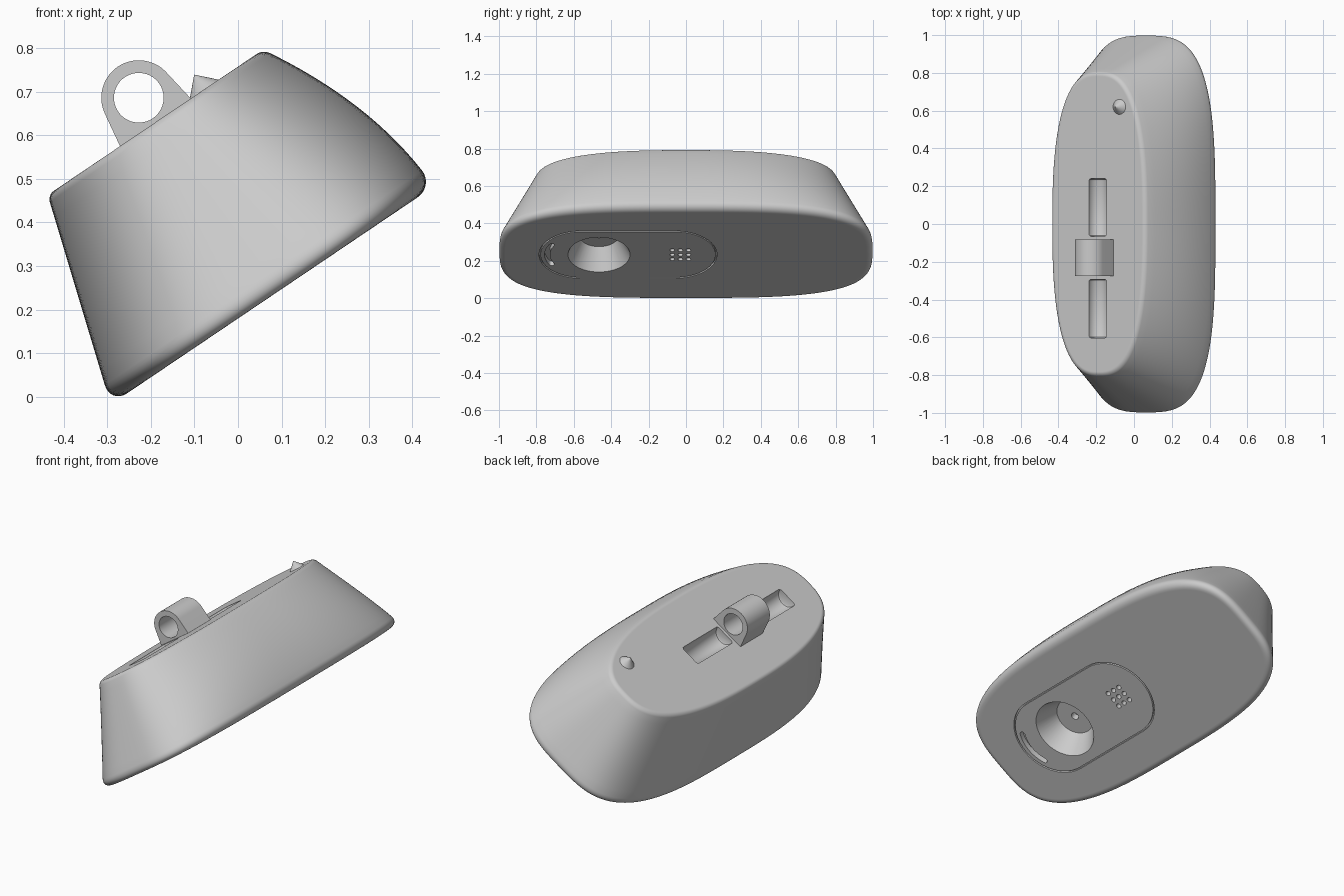
import bpy, bmesh
from math import sin, cos, pi, radians
from mathutils import Matrix, Vector

if "Cube" in bpy.data.objects:
    bpy.data.objects.remove(bpy.data.objects["Cube"])

# Parts are modelled upright (base plane to top plane), then tilted about y
TILT = Matrix.Rotation(radians(-34), 4, 'Y')
BASE, TOP, MID = 0.149, 0.628, 0.195

grey = bpy.data.materials.new("plain grey")
grey.use_nodes = True
grey.diffuse_color = (0.6, 0.6, 0.6, 1)
grey.node_tree.nodes["Principled BSDF"].inputs["Base Color"].default_value = (0.6, 0.6, 0.6, 1)


def loft(bm, rings, closed=False):
    """Skin a list of point rings; cap the ends unless the chain is closed."""
    vr = [[bm.verts.new(p) for p in ring] for ring in rings]
    n = len(vr[0])
    pairs = list(zip(vr, vr[1:])) + ([(vr[-1], vr[0])] if closed else [])
    faces = []
    for a, b in pairs:
        for i in range(n):
            j = (i + 1) % n
            faces.append(bm.faces.new((a[i], a[j], b[j], b[i])))
    if not closed:
        faces += [bm.faces.new(vr[0]), bm.faces.new(vr[-1])]
    bmesh.ops.recalc_face_normals(bm, faces=faces)


def lathe(bm, u, v, profile, n=48):
    """Round part standing on (u, v); profile holds (radius, height)."""
    loft(bm, [[(u + r * cos(2 * pi * i / n), v + r * sin(2 * pi * i / n), w)
               for i in range(n)] for r, w in profile])


def prism_y(bm, outline, y0, y1):
    loft(bm, [[(u, y, w) for u, w in outline] for y in (y0, y1)])


def arc(cu, cw, r, a0, a1, n):
    return [(cu + r * cos(radians(a0 + (a1 - a0) * i / n)),
             cw + r * sin(radians(a0 + (a1 - a0) * i / n))) for i in range(n + 1)]


def groove(bm, path, half, depth):
    """Rectangular groove cut into the base along a closed flat path."""
    rings = []
    for i, p in enumerate(path):
        d = (Vector(path[(i + 1) % len(path)]) - Vector(path[i - 1])).normalized()
        s = Vector((-d.y, d.x)) * half
        q = Vector(p)
        rings.append([(*(q + s), BASE - 0.02), (*(q - s), BASE - 0.02),
                      (*(q - s), BASE + depth), (*(q + s), BASE + depth)])
    loft(bm, rings, True)


def make(name, bm):
    me = bpy.data.meshes.new(name)
    bm.to_mesh(me)
    bm.free()
    ob = bpy.data.objects.new(name, me)
    bpy.context.collection.objects.link(ob)
    ob.matrix_world = TILT
    me.materials.append(grey)
    return ob


def cut(ob, cutter):
    mod = ob.modifiers.new("cut", 'BOOLEAN')
    mod.operation, mod.solver, mod.object = 'DIFFERENCE', 'EXACT', cutter
    bpy.context.view_layer.update()
    dg = bpy.context.evaluated_depsgraph_get()
    me = bpy.data.meshes.new_from_object(ob.evaluated_get(dg))
    ob.modifiers.clear()
    ob.data = me
    bpy.data.objects.remove(cutter)


def smooth(ob):
    bpy.ops.object.select_all(action='DESELECT')
    ob.select_set(True)
    bpy.context.view_layer.objects.active = ob
    bpy.ops.object.shade_smooth_by_angle(angle=radians(35))


# Body: squarish oval rings shrinking upward, fuller on the +u side
def body_ring(w, inset, n=144):
    t = (w - BASE) / (TOP - BASE)
    power = 2 / (3.3 - 0.7 * t)
    ring = []
    for i in range(n):
        c, s = cos(2 * pi * i / n), sin(2 * pi * i / n)
        k = 1 - t ** (1 + 0.9 * max(0, c))
        a, b = 0.298 + 0.149 * k - inset, 0.80 + 0.213 * (1 - t) - inset
        ring.append((MID + a * abs(c) ** power * (1 if c > 0 else -1),
                     b * abs(s) ** power * (1 if s > 0 else -1), w))
    return ring


RB, RT = 0.045, 0.016
rings = [body_ring(BASE, RB + 0.004)]
for i in range(9):
    a = i / 8 * pi / 2
    rings.append(body_ring(BASE + RB * (1 - cos(a)), RB * (1 - sin(a))))
for i in range(1, 12):
    rings.append(body_ring(BASE + RB + (TOP - RT - BASE - RB) * i / 12, 0))
for i in range(7):
    a = i / 6 * pi / 2
    rings.append(body_ring(TOP - RT * (1 - sin(a)), RT * (1 - cos(a))))
rings.append(body_ring(TOP, RT + 0.004))
bm = bmesh.new()
loft(bm, rings)
body = make("body", bm)

# Cutters: panel groove, curved finger slot, tapered cup with pin hole, vents
bm = bmesh.new()
groove(bm, arc(MID, -0.06, 0.222, 0, 180, 24) + arc(MID, -0.56, 0.222, 180, 360, 24),
       0.004, 0.012)
slot = arc(MID, -0.56, 0.196, 240, 300, 16)
for angle, start, r0, r1 in ((300, 300, 0.182, 0), (240, 60, 0.182, 0)):
    cu, cv = arc(MID, -0.56, 0.182, angle, angle, 1)[0]
    slot += arc(cu, cv, 0.014, start, start + 180, 8)[1:-1]
    if angle == 300:
        slot += arc(MID, -0.56, 0.168, 300, 240, 16)
loft(bm, [[(u, v, w) for u, v in slot] for w in (BASE - 0.02, BASE + 0.03)])
lathe(bm, MID, -0.465, [(0.174, BASE - 0.02), (0.166, BASE), (0.104, BASE + 0.122),
                        (0.02, BASE + 0.122), (0.02, BASE + 0.16)])
for i in (-1, 0, 1):
    for j in (-1, 0, 1):
        lathe(bm, MID + 0.043 * i, -0.03 + 0.043 * j,
              [(0.013, BASE - 0.02), (0.013, BASE + 0.03)], 16)
# Two half-round troughs in the top, with softened ends
for y0, y1 in ((-0.603, -0.293), (-0.065, 0.24)):
    loft(bm, [[(u, y, w) for u, w in arc(MID - 0.003, TOP, r, 0, 348.75, 31)]
              for y, r in ((y0, 0.046), (y0 + 0.004, 0.053), (y0 + 0.012, 0.0565),
                           (y1 - 0.012, 0.0565), (y1 - 0.004, 0.053), (y1, 0.046))])
cut(body, make("cutter", bm))
smooth(body)

# Hanging lug: round eye with tangent sides running into the top
bm = bmesh.new()
eye = TOP + 0.068
outline = arc(MID, eye, 0.086, 9, 171, 32)
outline += [(MID - 0.101, TOP - 0.02), (MID + 0.101, TOP - 0.02)]
prism_y(bm, outline, -0.275, -0.082)
lug = make("hanging_lug", bm)
bm = bmesh.new()
prism_y(bm, arc(MID, eye, 0.057, 0, 352.5, 47), -0.4, 0.1)
cut(lug, make("cutter", bm))
smooth(lug)

# Small pointed locating stud
bm = bmesh.new()
lathe(bm, 0.33, 0.62, [(0.04, TOP - 0.005), (0.04, TOP), (0.001, TOP + 0.04)], 32)
smooth(make("locating_stud", bm))
